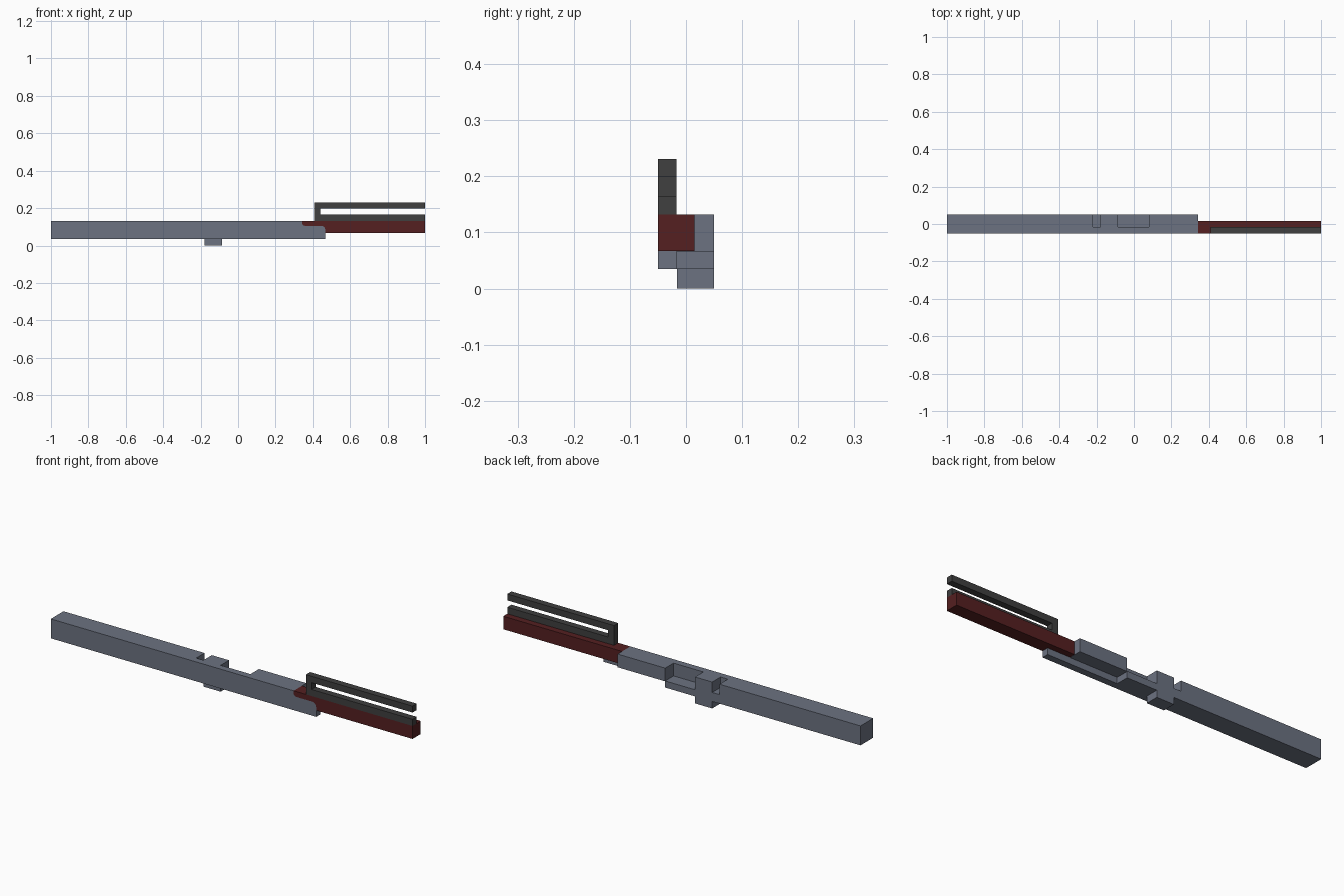
import bpy, bmesh

cube = bpy.data.objects.get("Cube")
if cube:
    bpy.data.objects.remove(cube, do_unlink=True)


def material(name, rgb):
    m = bpy.data.materials.new(name)
    m.diffuse_color = (*rgb, 1)
    m.use_nodes = True
    bsdf = next(n for n in m.node_tree.nodes if n.type == 'BSDF_PRINCIPLED')
    bsdf.inputs["Base Color"].default_value = (*rgb, 1)
    return m


def prism(name, profile, y0, y1, mat=None):
    """Extrude an x-z outline from y0 to y1."""
    bm = bmesh.new()
    face = bm.faces.new([bm.verts.new((x, y0, z)) for x, z in profile])
    ext = bmesh.ops.extrude_face_region(bm, geom=[face])
    moved = [v for v in ext["geom"] if isinstance(v, bmesh.types.BMVert)]
    bmesh.ops.translate(bm, verts=moved, vec=(0, y1 - y0, 0))
    bmesh.ops.recalc_face_normals(bm, faces=bm.faces)
    mesh = bpy.data.meshes.new(name)
    bm.to_mesh(mesh)
    bm.free()
    ob = bpy.data.objects.new(name, mesh)
    bpy.context.collection.objects.link(ob)
    if mat:
        mesh.materials.append(mat)
    return ob


def box(name, x0, x1, z0, z1, y0, y1, mat=None):
    return prism(name, [(x0, z0), (x1, z0), (x1, z1), (x0, z1)], y0, y1, mat)


def combine(target, other, operation):
    mod = target.modifiers.new(operation.lower(), 'BOOLEAN')
    mod.operation = operation
    mod.solver = 'EXACT'
    mod.object = other
    bpy.context.view_layer.objects.active = target
    bpy.ops.object.modifier_apply(modifier=mod.name)
    bpy.data.objects.remove(other, do_unlink=True)


steel = material("blue grey", (0.15, 0.17, 0.22))
red = material("dark red", (0.09, 0.014, 0.015))
black = material("charcoal", (0.05, 0.05, 0.05))

FRONT, MID, GRIP_BACK, BACK = -0.05, -0.016, 0.015, 0.05
BOTTOM, STEP, TOP = 0.035, 0.067, 0.132

# Curved seam where the front cheek meets the grip
seam = [(0.343, TOP), (0.343, 0.115), (0.348, 0.108), (0.358, 0.105),
        (0.446, 0.105), (0.457, 0.102), (0.465, 0.094), (0.468, 0.083)]

# Long bar with the cheek reaching forward over the grip
body = prism("body", [(-1, BOTTOM), (0.468, BOTTOM)] + seam[::-1] + [(-1, TOP)],
             FRONT, BACK, steel)

# Cuts in the rear half: narrow slot, wide slot, underside step, open end
for x0, x1, z0, z1 in [(-0.22, -0.18, 0.08, 0.2), (-0.085, 0.08, STEP + 0.001, 0.2),
                       (0.08, 0.6, -0.05, STEP - 0.001), (0.343, 0.6, -0.05, 0.2)]:
    cutter = box("cutter", x0, x1, z0, z1, MID, 0.1)
    cutter.hide_render = True
    combine(body, cutter, 'DIFFERENCE')

# Small tab hanging under the body
box("lower_tab", -0.18, -0.085, 0, BOTTOM, MID, BACK, steel)

# Grip: front half follows the seam, rear half is a plain bar
prism("grip_front", seam + [(0.468, STEP), (1, STEP), (1, TOP)], FRONT, MID, red)
box("grip_rear", 0.343, 1, STEP, TOP, MID, GRIP_BACK, red)

# Open-ended rail on top of the grip
prism("top_rail", [(0.41, TOP), (1, TOP), (1, 0.165), (0.442, 0.165),
                   (0.442, 0.199), (1, 0.199), (1, 0.231), (0.41, 0.231)],
      FRONT, MID - 0.001, black)
